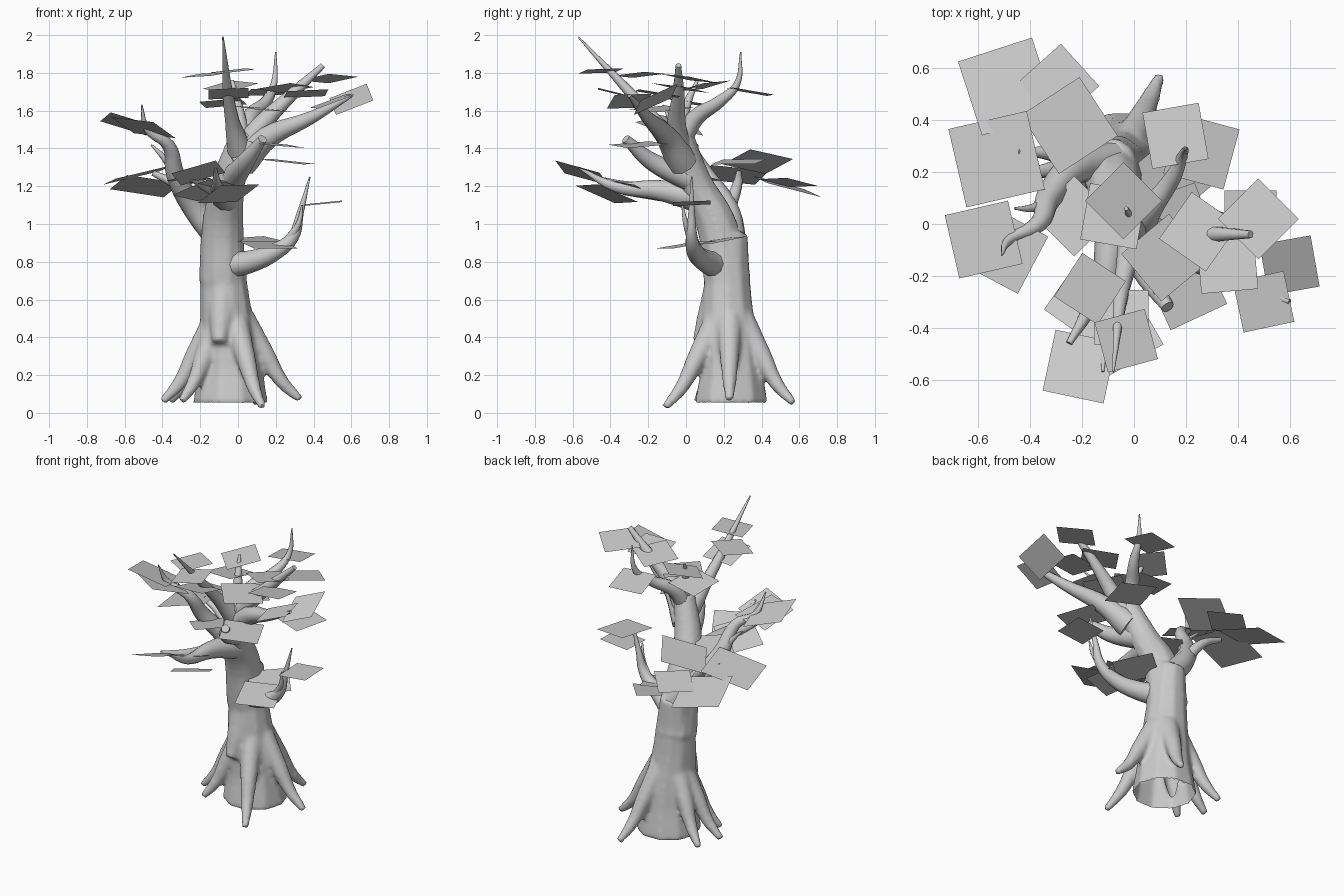
import bpy
import bmesh
from math import radians
from mathutils import Matrix, Vector

default_cube = bpy.data.objects.get("Cube")
if default_cube:
    bpy.data.objects.remove(default_cube, do_unlink=True)

# One plain grey for bark and foliage
GREY = (.6, .6, .6, 1)
grey = bpy.data.materials.new("plain grey")
grey.use_nodes = True
grey.diffuse_color = GREY
shader = grey.node_tree.nodes["Principled BSDF"]
shader.inputs["Base Color"].default_value = GREY


def select_only(*parts):
    bpy.ops.object.select_all(action="DESELECT")
    for part in parts:
        part.select_set(True)
    bpy.context.view_layer.objects.active = parts[0]


def limb(name, thick, thin, *points):
    """Smooth tube along the points, tapering evenly from thick to thin."""
    curve = bpy.data.curves.new(name, "CURVE")
    curve.dimensions = "3D"
    curve.bevel_depth = 1
    curve.bevel_resolution = 3
    curve.resolution_u = 5
    curve.use_fill_caps = True
    spline = curve.splines.new("BEZIER")
    last = len(points) - 1
    spline.bezier_points.add(last)
    for index, (knot, point) in enumerate(zip(spline.bezier_points, points)):
        knot.co = point
        knot.radius = thick + (thin - thick) * index / last
        knot.handle_left_type = knot.handle_right_type = "AUTO"
    curve.materials.append(grey)
    tube = bpy.data.objects.new(name, curve)
    bpy.context.collection.objects.link(tube)
    select_only(tube)
    bpy.ops.object.convert(target="MESH")
    bpy.ops.object.shade_smooth_by_angle(angle=radians(50))
    return tube


def foliage(name, side, slope_x, slope_y, *cards):
    """Cluster of flat square leaf cards that share one size and one slope.
    Each card is given by its centre and its turn in degrees."""
    verts, faces = [], []
    for x, y, z, turn in cards:
        spin = Matrix.Rotation(radians(turn), 3, "Z")
        faces.append([len(verts) + corner for corner in range(4)])
        for across, along in ((-1, -1), (1, -1), (1, 1), (-1, 1)):
            offset = spin @ Vector((across, along, 0)) * side / 2
            offset.z = slope_x * offset.x + slope_y * offset.y
            verts.append(Vector((x, y, z)) + offset)
    mesh = bpy.data.meshes.new(name)
    mesh.from_pydata(verts, [], faces)
    mesh.materials.append(grey)
    cluster = bpy.data.objects.new(name, mesh)
    bpy.context.collection.objects.link(cluster)


# Trunk: flared base, then a stem that leans to the front
trunk = limb("trunk", .2, .1,
             (-.04, .24, .05), (-.04, .24, .25), (-.07, .22, .6), (-.09, .23, .95))
stem = limb("upper_trunk", .13, .07,
            (-.08, .22, .7), (-.08, .16, 1), (-.05, .05, 1.22), (.04, -.04, 1.5))
burl = limb("trunk_burl", .04, .09,
            (-.1, .07, .37), (-.09, .12, .5), (-.08, .2, .75))

# Roots: each leaves the trunk flank and runs out to a tip near the ground
trunk_core = Vector((-.05, .23, 0))
root_tips = {
    "front_root": (.13, -.11, .03),
    "left_root": (.33, .23, .07),
    "back_root": (.1, .57, .05),
    "back_right_root": (-.36, .38, .06),
    "right_root": (-.4, .2, .06),
    "front_right_root": (-.3, .06, .06),
}
roots = []
for name, tip in root_tips.items():
    tip = Vector(tip)
    path = [trunk_core.lerp(tip, reach) + Vector((0, 0, lift))
            for reach, lift in ((.2, .48), (.5, .28), (.75, .11))]
    roots.append(limb(name, .07, .022, *path, tip))

# Grow trunk, burl and roots together into one bark skin
select_only(trunk, stem, burl, *roots)
bpy.ops.object.join()
remesh = trunk.modifiers.new("fuse", "REMESH")
remesh.mode = "VOXEL"
remesh.voxel_size = .014
relax = trunk.modifiers.new("relax", "SMOOTH")
relax.iterations = 6
bpy.ops.object.convert(target="MESH")

# Open hollow under the trunk
bark = bmesh.new()
bark.from_mesh(trunk.data)
underside = [face for face in bark.faces if face.normal.z < -.7
             and face.calc_center_median().z < .1
             and (face.calc_center_median() - trunk_core).xy.length < .2]
bmesh.ops.delete(bark, geom=underside, context="FACES")
bark.to_mesh(trunk.data)
bark.free()
bpy.ops.object.shade_smooth_by_angle(angle=radians(60))

# Crown boughs
limb("front_spire", .075, .004,
     (.02, -.02, 1.36), (-.03, -.16, 1.54), (-.08, -.57, 1.99))
limb("crown_left_bough", .07, .015,
     (.02, -.03, 1.38), (.12, -.05, 1.52), (.28, -.04, 1.68), (.45, -.04, 1.84))
limb("outer_left_bough", .085, .01,
     (.02, -.02, 1.33), (.16, -.1, 1.46), (.38, -.2, 1.56), (.6, -.3, 1.68))
limb("back_spire", .06, .004,
     (.02, -.04, 1.42), (.06, .05, 1.56), (.15, .18, 1.65),
     (.19, .27, 1.74), (.2, .29, 1.91))
limb("crown_twig", .045, .008,
     (.03, -.04, 1.42), (0, 0, 1.62), (-.03, .06, 1.76))

# Right bough with its side twigs
limb("right_bough", .08, .004,
     (-.09, .24, .92), (-.22, .22, 1.07), (-.33, .1, 1.26),
     (-.37, 0, 1.42), (-.48, -.06, 1.5), (-.51, -.12, 1.63))
limb("right_bough_back_twig", .04, .015,
     (-.22, .22, 1.07), (-.32, .27, 1.2), (-.45, .28, 1.27))
limb("right_bough_twig", .025, .005,
     (-.34, .08, 1.28), (-.4, .06, 1.36), (-.46, .06, 1.42))

# Front boughs
limb("front_bough", .08, .005,
     (-.06, .06, 1.14), (-.1, -.15, 1.18), (-.11, -.38, 1.2), (-.12, -.57, 1.3))
limb("front_right_twig", .045, .012,
     (-.09, -.1, 1.17), (-.17, -.32, 1.2), (-.25, -.46, 1.24))
limb("front_stub", .07, .025,
     (-.03, .02, 1.24), (.04, -.18, 1.33), (.13, -.32, 1.45))

# Low left bough turning up into a spike
limb("low_left_bough", .075, .004,
     (-.06, .18, .78), (.06, .11, .8), (.19, .05, .85),
     (.29, .03, .93), (.33, .03, 1.06), (.38, .03, 1.25))
limb("low_left_twig", .025, .005,
     (.27, .03, .92), (.32, 0, 1), (.34, -.02, 1.1))

# Foliage on the right bough
foliage("right_rear_foliage", .3, -.06, -.28, (-.49, .53, 1.2, 18))
foliage("right_wide_foliage", .31, .25, -.05, (-.53, .25, 1.26, 13))
foliage("right_back_foliage", .22, .15, -.12,
        (-.29, .54, 1.22, 42), (-.23, .03, 1.25, 45))
foliage("right_rising_foliage", .27, .35, 0, (-.25, .38, 1.33, 33))
foliage("right_tip_foliage", .25, -.25, -.25,
        (-.58, -.06, 1.53, 13), (-.5, -.1, 1.51, -28))

# Foliage in the crown
foliage("crown_top_foliage", .21, .1, .2, (-.04, .09, 1.73, 45))
foliage("crown_foliage", .22, .06, -.16,
        (-.08, .03, 1.64, -10), (.16, .34, 1.7, 10), (.25, -.03, 1.72, -35),
        (.48, .02, 1.77, 45), (.36, -.15, 1.69, 5))
foliage("crown_lower_foliage", .24, -.1, .04,
        (.26, .28, 1.33, -15), (.12, -.13, 1.61, 40), (.2, -.25, 1.42, 25))
foliage("outer_left_foliage", .2, .3, .5, (.6, -.16, 1.66, 10))
foliage("outer_left_front_foliage", .2, .35, .1, (.5, -.3, 1.65, 12))
foliage("front_spire_foliage", .2, .1, .06,
        (-.17, -.25, 1.79, -33), (-.03, -.45, 1.81, 15))
foliage("spire_foot_foliage", .21, .04, -.25, (-.05, -.36, 1.69, 0))

# Foliage on the front and low left boughs
foliage("front_foliage", .24, .22, -.32,
        (-.21, -.55, 1.27, -12), (-.18, -.3, 1.18, 55), (-.05, -.42, 1.16, 30))
foliage("low_left_outer_foliage", .2, .1, .04, (.45, .03, 1.11, 0))
foliage("low_left_foliage", .25, -.06, .15,
        (.16, 0, .89, 20), (.12, .16, .91, 40))
